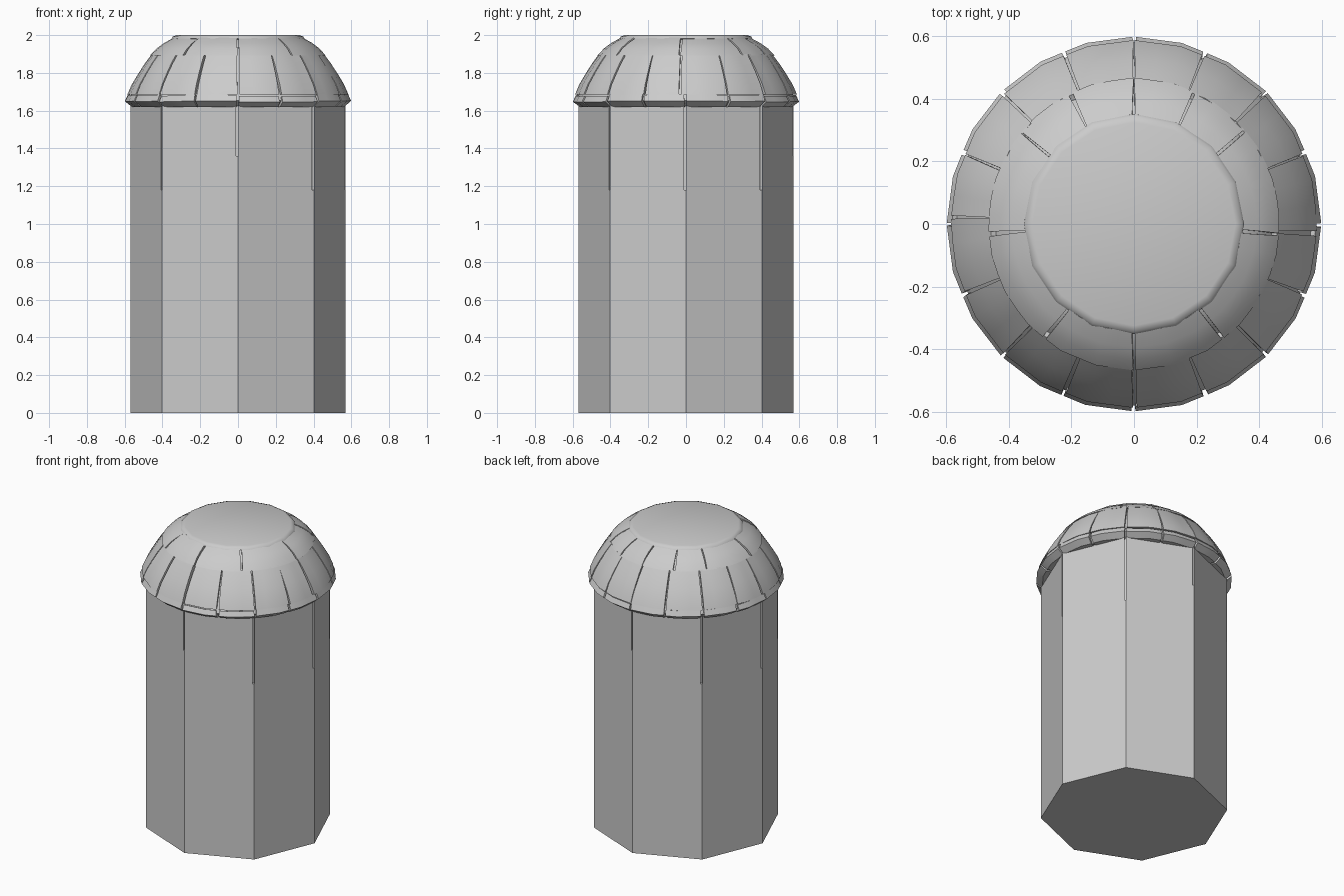
import bpy
import bmesh
import random
from math import radians, cos, sin, pi
from mathutils import Matrix

random.seed(4)
cube = bpy.data.objects.get("Cube")
if cube:
    bpy.data.objects.remove(cube)

stone = bpy.data.materials.new("grey_stone")
stone.use_nodes = True
stone.diffuse_color = (0.6, 0.6, 0.6, 1)
stone.node_tree.nodes["Principled BSDF"].inputs["Base Color"].default_value = (0.6, 0.6, 0.6, 1)

SIDES = 24


def finish(bm, name, angle=None):
    """Turn a bmesh into a named stone object."""
    bmesh.ops.recalc_face_normals(bm, faces=bm.faces)
    mesh = bpy.data.meshes.new(name)
    bm.to_mesh(mesh)
    bm.free()
    mesh.materials.append(stone)
    obj = bpy.data.objects.new(name, mesh)
    bpy.context.collection.objects.link(obj)
    bpy.ops.object.select_all(action='DESELECT')
    obj.select_set(True)
    bpy.context.view_layer.objects.active = obj
    if angle:
        bpy.ops.object.shade_smooth_by_angle(angle=radians(angle))
    return obj


def ring_radius(r, a):
    """Radius of a polygon with SIDES corners at angle a."""
    step = 2 * pi / SIDES
    return r * cos(step / 2) / cos((a % step) - step / 2)


def lathe(name, profile, sides, angle=None):
    """Closed turned solid from (radius, height) pairs."""
    bm = bmesh.new()
    rings = [[bm.verts.new((r * cos(2 * pi * i / sides), r * sin(2 * pi * i / sides), z))
              for i in range(sides)] for r, z in profile]
    for low, high in zip(rings, rings[1:]):
        for i in range(sides):
            j = (i + 1) % sides
            bm.faces.new((low[i], low[j], high[j], high[i]))
    bm.faces.new(rings[0])
    bm.faces.new(rings[-1])
    return finish(bm, name, angle)


def stone_course(name, profile, joints, gap, drop):
    """Ring of curved blocks with uneven wedge-shaped joints between them."""
    bm = bmesh.new()
    for k, start in enumerate(joints):
        end = joints[(k + 1) % len(joints)]
        if end <= start:
            end += 360
        g = [random.uniform(0.05, gap) for _ in range(4)]
        dips = [random.uniform(0, drop) for _ in range(2)]
        n = max(3, round((end - start) / 7.5))
        last = len(profile) - 1
        rows = []
        # An inner row at each end gives the block its thickness
        shell = [(profile[0][0] - 0.05, profile[0][1])] + profile
        shell += [(profile[-1][0] - 0.05, profile[-1][1] - 0.02)]
        for m, (r, z) in enumerate(shell):
            t = min(max((m - 1) / last, 0), 1)
            a0 = start + g[0] * (1 - t) + g[1] * t
            a1 = end - g[2] * (1 - t) - g[3] * t
            row = []
            for i in range(n + 1):
                u = i / n
                a = radians(a0 + (a1 - a0) * u)
                rr = ring_radius(r, a)
                dip = (dips[0] * (1 - u) + dips[1] * u) * t
                row.append(bm.verts.new((rr * cos(a), rr * sin(a), z - dip)))
            rows.append(row)
        for low, high in zip(rows, rows[1:]):
            for i in range(n):
                bm.faces.new((low[i], low[i + 1], high[i + 1], high[i]))
        for i in range(n):
            bm.faces.new((rows[0][i], rows[-1][i], rows[-1][i + 1], rows[0][i + 1]))
        bm.faces.new([row[0] for row in rows])
        bm.faces.new([row[-1] for row in reversed(rows)])
    return finish(bm, name, 32)


# Octagonal shaft
shaft = lathe("shaft", [(0.57, 0), (0.57, 1.64)], 8)

# Tapered cracks cut down the shaft corners
bm = bmesh.new()
for i in range(8):
    bottom = 1.36 if i in (2, 6) else 1.18
    tall = 1.7 - bottom
    place = (Matrix.Rotation(i * pi / 4, 4, 'Z')
             @ Matrix.Translation((0.57, -0.004, bottom + tall / 2))
             @ Matrix.Diagonal((0.05, 0.012, tall, 1)))
    bmesh.ops.create_cube(bm, size=1, matrix=place)
cutter = finish(bm, "crack_cutter")
cutter.hide_render = True
bpy.context.view_layer.objects.active = shaft
cut = shaft.modifiers.new("cracks", 'BOOLEAN')
cut.operation = 'DIFFERENCE'
cut.solver = 'EXACT'
cut.object = cutter
bpy.ops.object.modifier_apply(modifier=cut.name)
bpy.data.objects.remove(cutter)

# Solid core behind the dome blocks
lathe("dome_core", [(0.545, 1.625), (0.58, 1.655), (0.565, 1.69), (0.51, 1.79),
                    (0.44, 1.895), (0.40, 1.94), (0.33, 1.98)], SIDES, 40)

# Rim, lower and upper courses of the dome
even = [i * 22.5 for i in range(16)]
stone_course("rim_stones", [(0.562, 1.62), (0.599, 1.652), (0.583, 1.688)], even, 1.2, 0.012)
stone_course("lower_dome_stones", [(0.588, 1.685), (0.565, 1.74), (0.53, 1.80),
                                   (0.495, 1.855), (0.462, 1.90)],
             [a - 2.5 if a in (0, 180) else a for a in even[1:]] + [357], 0.9, 0.008)
stone_course("upper_dome_stones", [(0.468, 1.893), (0.435, 1.93), (0.395, 1.96), (0.345, 1.988)],
             [40, 65, 90, 116, 141, 184, 232, 270, 308, 356], 1.2, 0.008)

# Flat capstone
lathe("capstone", [(0.30, 1.965), (0.352, 1.982), (0.345, 1.993), (0.325, 2.0)], 16, 50)
